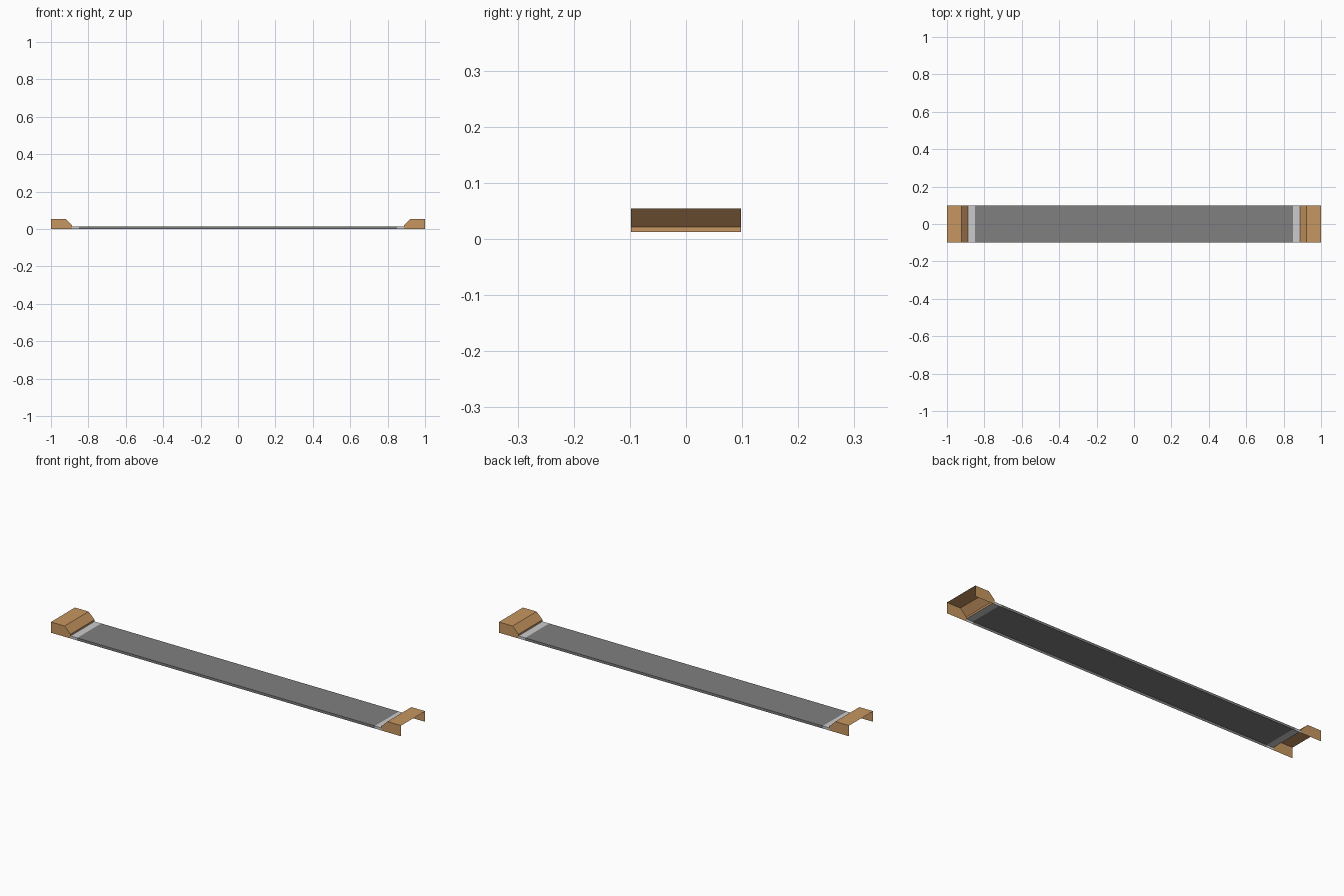
import bpy, bmesh

if "Cube" in bpy.data.objects:
    bpy.data.objects.remove(bpy.data.objects["Cube"])

HALF_W = 0.098      # half width in y
DECK_Z = 0.013      # height of the flat deck


def material(name, rgb):
    m = bpy.data.materials.new(name)
    m.diffuse_color = (*rgb, 1)
    m.use_nodes = True
    m.node_tree.nodes["Principled BSDF"].inputs["Base Color"].default_value = m.diffuse_color
    return m


wood = material("wood", (0.57, 0.305, 0.12))
grey = material("dark_grey", (0.215, 0.215, 0.215))
pale = material("pale_grey", (0.60, 0.60, 0.60))


def channel(name, profile, mat):
    """Thin shell, open at the bottom and ends: a right-to-left (x, z)
    profile skinned across y, with side walls down to the ground."""
    bm = bmesh.new()
    outline = profile + [(profile[-1][0], 0), (profile[0][0], 0)]
    front = [bm.verts.new((x, -HALF_W, z)) for x, z in outline]
    back = [bm.verts.new((x, HALF_W, z)) for x, z in outline]
    for i in range(len(profile) - 1):
        bm.faces.new((front[i], back[i], back[i + 1], front[i + 1]))
    bm.faces.new(front)
    bm.faces.new(back[::-1])
    mesh = bpy.data.meshes.new(name)
    bm.to_mesh(mesh)
    bm.free()
    mesh.materials.append(mat)
    bpy.context.collection.objects.link(bpy.data.objects.new(name, mesh))


def mirrored(profile):
    return [(-x, z) for x, z in reversed(profile)]


# Long flat deck
channel("deck", [(0.85, DECK_Z), (-0.85, DECK_Z)], grey)

# Pale end strips and raised, sloped wooden end caps
strip = [(0.888, DECK_Z), (0.85, DECK_Z)]
cap = [(1, 0.055), (0.922, 0.055), (0.888, 0.022), (0.888, DECK_Z)]
channel("right_strip", strip, pale)
channel("left_strip", mirrored(strip), pale)
channel("right_end_cap", cap, wood)
channel("left_end_cap", mirrored(cap), wood)
